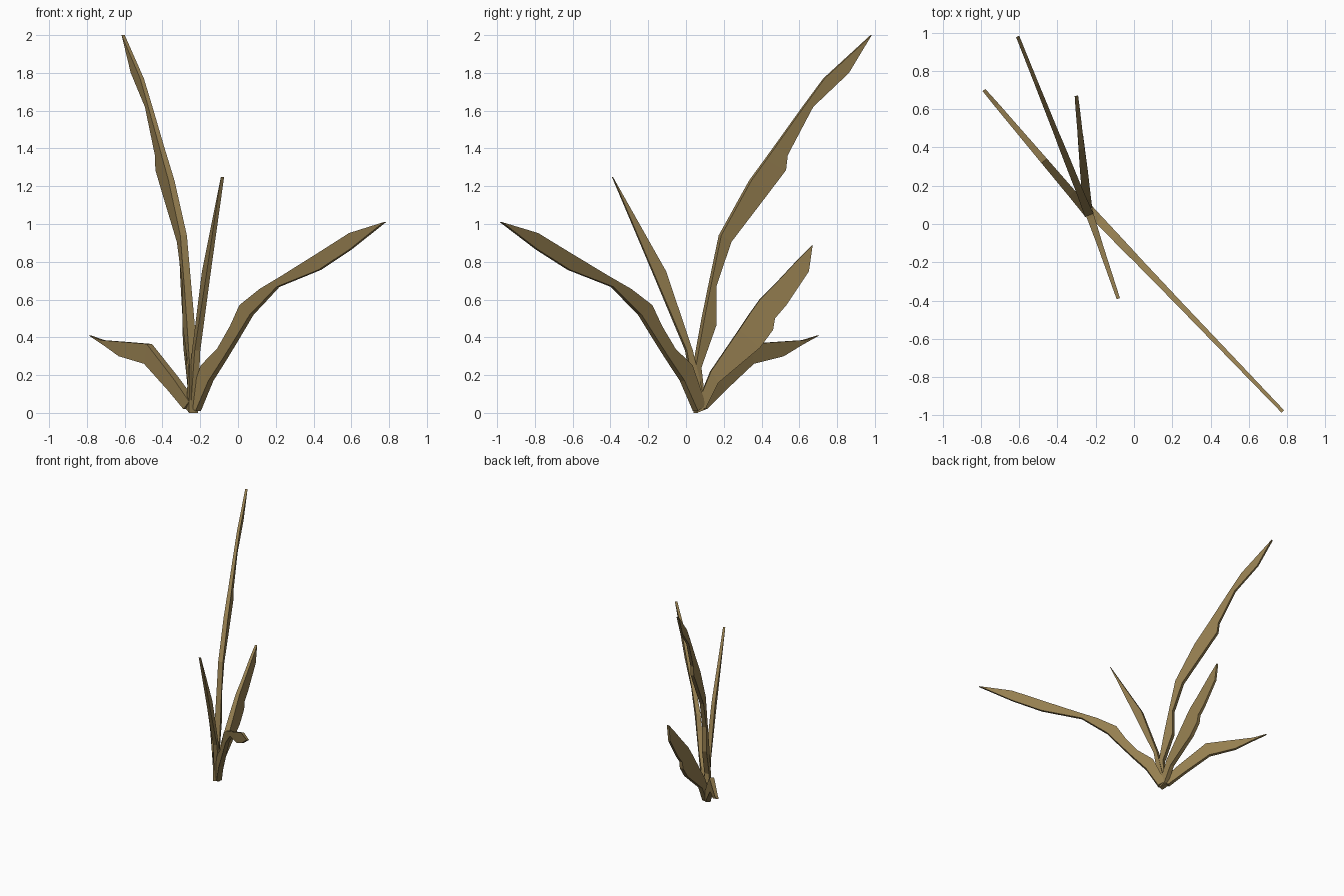
import bpy, bmesh
from mathutils import Vector

if "Cube" in bpy.data.objects:
    bpy.data.objects.remove(bpy.data.objects["Cube"])

mat = bpy.data.materials.new("dry_leaf")
mat.diffuse_color = (0.30, 0.21, 0.08, 1)
mat.use_nodes = True
mat.node_tree.nodes["Principled BSDF"].inputs["Base Color"].default_value = mat.diffuse_color


def blade(name, x0, y0, slope, upper, lower, tip, t0=0.05, t1=0.018):
    """Thick grass blade standing in a vertical plane.
    upper / lower: matching (y, z) edge points, x follows the plane's slope."""
    along = Vector((slope, 1, 0)).normalized()
    side = Vector((-along.y, along.x, 0))

    def on_plane(p):
        return Vector((x0 + (p[0] - y0) * slope, p[0], p[1]))

    bm = bmesh.new()
    rings = []
    n = len(upper)
    for i, (u, l) in enumerate(zip(upper, lower)):
        h = (t0 + (t1 - t0) * i / n) / 2
        a, b = on_plane(u), on_plane(l)
        pts = (a + side * h, a - side * h, b - side * h * 0.8, b + side * h * 0.8)
        rings.append([bm.verts.new(p) for p in pts])
    for r, s in zip(rings, rings[1:]):
        for k in range(4):
            m = (k + 1) % 4
            bm.faces.new((r[k], r[m], s[m], s[k]))
    bm.faces.new(rings[0])
    # blunt chisel tip
    e = on_plane(tip)
    p, q = bm.verts.new(e + side * t1 / 2), bm.verts.new(e - side * t1 / 2)
    a, b, c, d = rings[-1]
    for f in ((a, b, q, p), (c, d, p, q), (b, c, q), (d, a, p)):
        bm.faces.new(f)
    bmesh.ops.recalc_face_normals(bm, faces=bm.faces)
    me = bpy.data.meshes.new(name)
    bm.to_mesh(me)
    bm.free()
    me.materials.append(mat)
    bpy.context.collection.objects.link(bpy.data.objects.new(name, me))


# long arching blade, front right
blade("arching_blade", -0.23, 0.07, -0.96,
      [(.09, .04), (.02, .25), (-.07, .34), (-.14, .46), (-.19, .57),
       (-.30, .656), (-.41, .72), (-.60, .835), (-.79, .952)],
      [(.05, .01), (-.02, .17), (-.10, .29), (-.17, .40), (-.245, .52),
       (-.31, .585), (-.39, .667), (-.62, .757), (-.79, .865)],
      (-.98, 1.01))

# tallest blade, back left
blade("tall_blade", -0.24, 0.06, -0.40,
      [(.05, 0), (.045, .25), (.09, .50), (.12, .65), (.18, .94), (.34, 1.23),
       (.42, 1.34), (.47, 1.41), (.62, 1.62), (.73, 1.77)],
      [(.10, .02), (.075, .24), (.155, .465), (.155, .67), (.235, .905), (.43, 1.16),
       (.525, 1.285), (.535, 1.365), (.67, 1.62), (.86, 1.80)],
      (.98, 2.0))

# slim upright blade, front
blade("slim_blade", -0.235, 0.06, -0.34,
      [(.10, .03), (.03, .33), (-.11, .75)],
      [(.055, 0), (0, .33), (-.165, .72)],
      (-.39, 1.25))

# broad blade, back
blade("broad_blade", -0.24, 0.06, -0.10,
      [(.06, .05), (.13, .22), (.28, .44), (.34, .53), (.39, .60), (.46, .67), (.60, .82)],
      [(.10, .02), (.17, .16), (.39, .345), (.46, .44), (.47, .50), (.53, .57), (.65, .75)],
      (.67, .89))

# short low blade, left
blade("low_blade", -0.24, 0.06, -0.85,
      [(.06, .06), (.16, .18), (.33, .365), (.47, .375), (.62, .385)],
      [(.10, .02), (.20, .12), (.35, .26), (.51, .30), (.61, .36)],
      (.70, .41))
